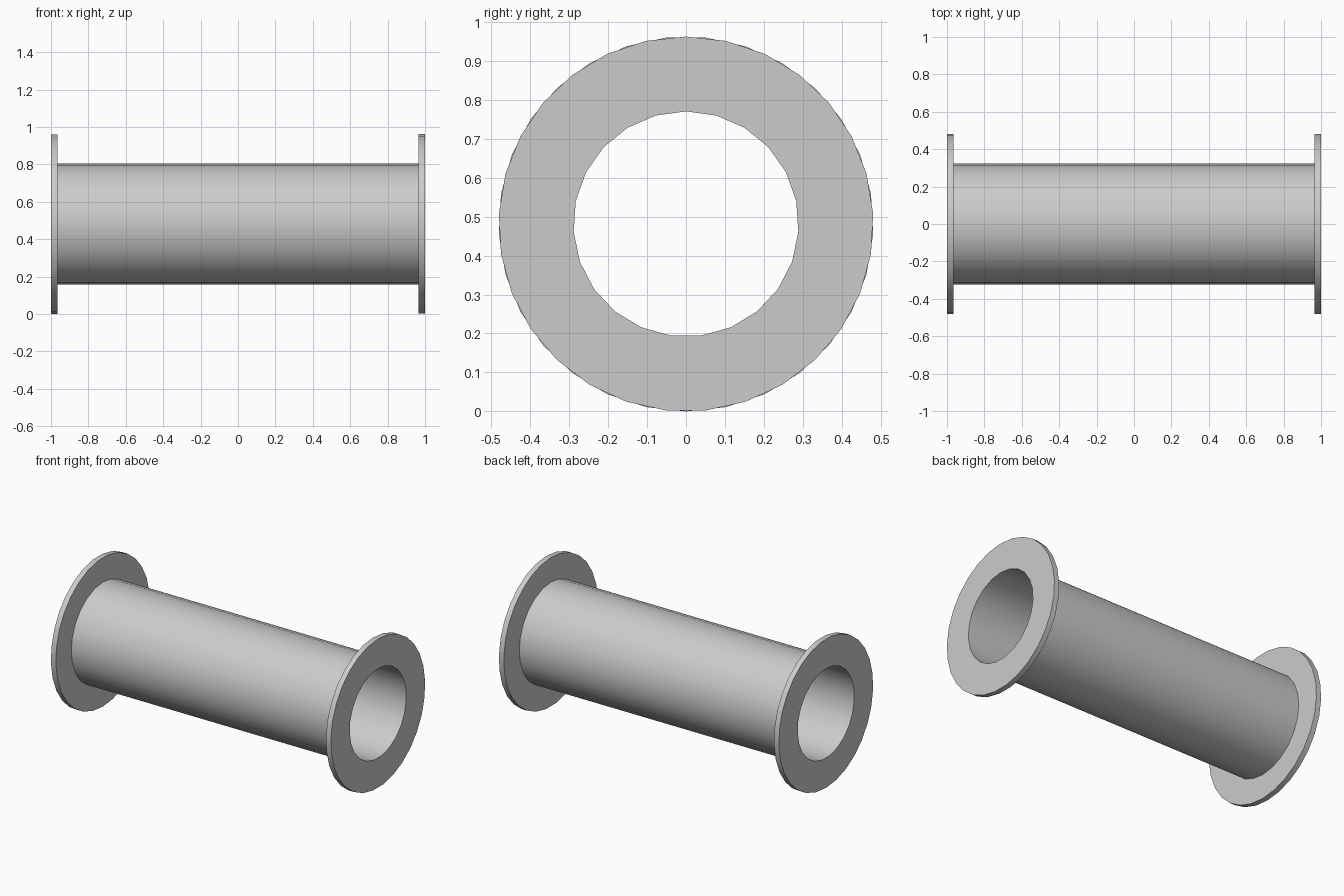
import bpy
import bmesh
from math import sin, cos, pi, radians
from mathutils import Vector

cube = bpy.data.objects.get("Cube")
if cube:
    bpy.data.objects.remove(cube)

FLANGE_R, PIPE_R, BORE_R = 0.481, 0.323, 0.289
FLANGE_N, PIPE_N, BORE_N = 29, 24, 23
END, INNER = 1.0, 0.965
AXIS_Z = FLANGE_R

grey = bpy.data.materials.new("plain grey")
grey.use_nodes = True
grey.diffuse_color = (0.6, 0.6, 0.6, 1)
grey.node_tree.nodes["Principled BSDF"].inputs["Base Color"].default_value = (0.6, 0.6, 0.6, 1)


def ring(bm, x, radius, sides, turn=0.0):
    """Closed loop of vertices around the x axis, first vertex on top."""
    verts = []
    for i in range(sides):
        a = 2 * pi * i / sides + turn
        verts.append(bm.verts.new((x, radius * sin(a), radius * cos(a))))
    edges = [bm.edges.new((verts[i - 1], verts[i])) for i in range(sides)]
    return verts, edges


def wall(bm, a, b, outward):
    """Quads between two equal rings, facing away from or towards the axis."""
    for i in range(len(a[0])):
        f = bm.faces.new((a[0][i - 1], a[0][i], b[0][i], b[0][i - 1]))
        f.normal_update()
        c = f.calc_center_median()
        if (f.normal.dot(Vector((0, c.y, c.z))) > 0) != outward:
            f.normal_flip()


def annulus(bm, a, b, direction):
    """Flat face between two concentric rings, facing along x."""
    made = bmesh.ops.triangle_fill(bm, edges=a[1] + b[1], use_beauty=True)
    for f in made["geom"]:
        if isinstance(f, bmesh.types.BMFace):
            f.normal_update()
            if f.normal.x * direction < 0:
                f.normal_flip()


def finish(bm, name):
    mesh = bpy.data.meshes.new(name)
    bm.to_mesh(mesh)
    bm.free()
    mesh.materials.append(grey)
    ob = bpy.data.objects.new(name, mesh)
    ob.location.z = AXIS_Z
    bpy.context.collection.objects.link(ob)
    bpy.ops.object.select_all(action="DESELECT")
    ob.select_set(True)
    bpy.context.view_layer.objects.active = ob
    bpy.ops.object.shade_smooth_by_angle(angle=radians(35))


# Pipe: outer shell between the flanges, bore running the full length
bm = bmesh.new()
wall(bm, ring(bm, -INNER, PIPE_R, PIPE_N), ring(bm, INNER, PIPE_R, PIPE_N), True)
wall(bm, ring(bm, -END, BORE_R, BORE_N), ring(bm, END, BORE_R, BORE_N), False)
finish(bm, "pipe")

# Flanges: rim, end face around the bore, back face around the pipe
for name, side, turn in (("left_flange", 1, 0), ("right_flange", -1, pi)):
    bm = bmesh.new()
    end_rim = ring(bm, side * END, FLANGE_R, FLANGE_N, turn)
    back_rim = ring(bm, side * INNER, FLANGE_R, FLANGE_N, turn)
    annulus(bm, end_rim, ring(bm, side * END, BORE_R, BORE_N), side)
    annulus(bm, back_rim, ring(bm, side * INNER, PIPE_R, PIPE_N), -side)
    wall(bm, end_rim, back_rim, True)
    finish(bm, name)
